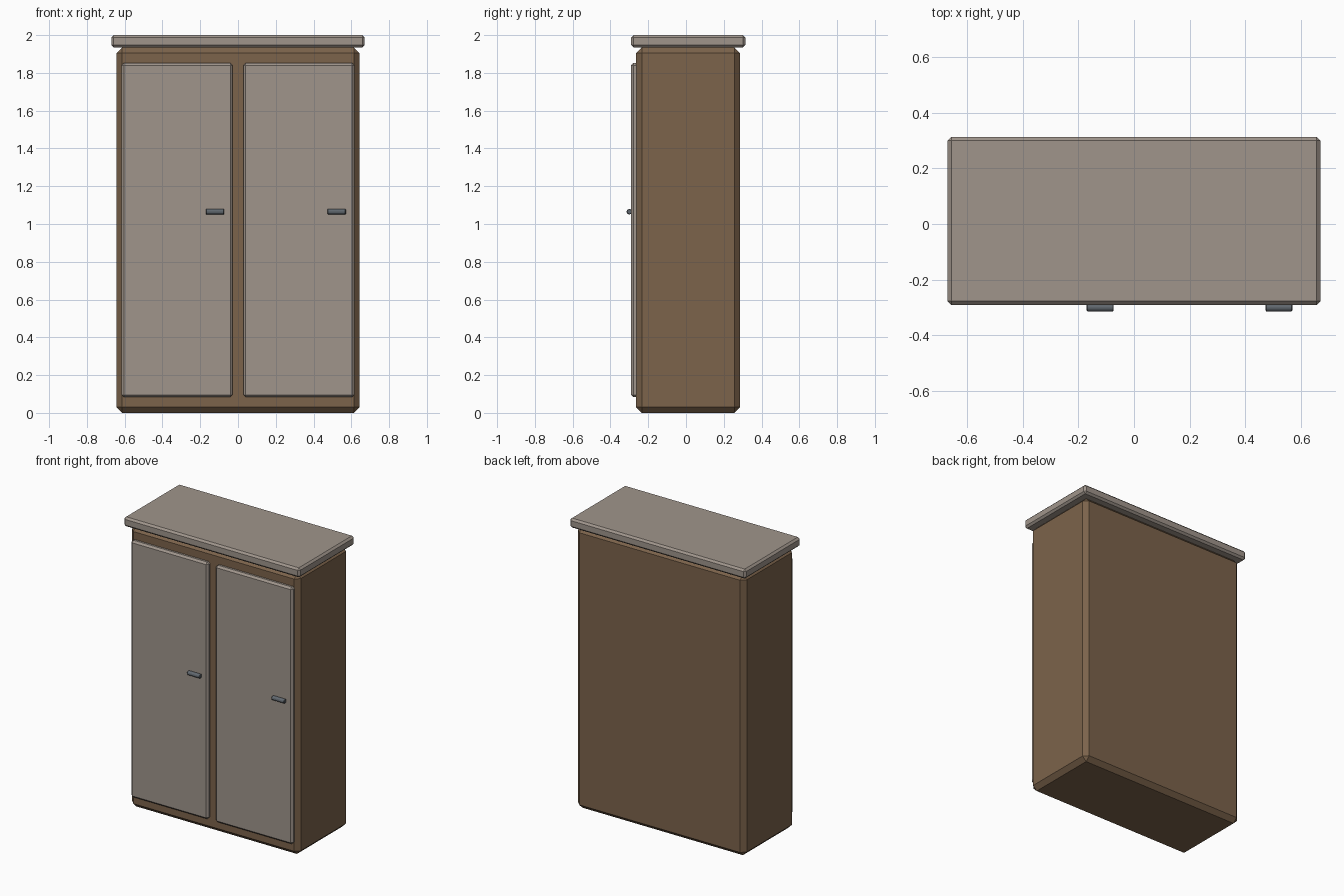
import bpy, math

if "Cube" in bpy.data.objects:
    bpy.data.objects.remove(bpy.data.objects["Cube"])


def material(name, rgb):
    m = bpy.data.materials.new(name)
    m.diffuse_color = (*rgb, 1)
    m.use_nodes = True
    m.node_tree.nodes["Principled BSDF"].inputs["Base Color"].default_value = m.diffuse_color
    return m


WOOD = material("brown_wood", (0.20, 0.125, 0.07))
PANEL = material("pale_panel", (0.35, 0.30, 0.26))
METAL = material("dark_metal", (0.12, 0.14, 0.16))


def finish(name, mat, bevel):
    ob = bpy.context.object
    ob.name = name
    ob.data.materials.append(mat)
    bpy.ops.object.transform_apply(location=False, rotation=True, scale=True)
    mod = ob.modifiers.new("chamfer", "BEVEL")
    mod.width = bevel
    mod.segments = 1
    mod.limit_method = "ANGLE"
    mod.angle_limit = math.radians(40)
    return ob


def box(name, lo, hi, mat, bevel):
    bpy.ops.mesh.primitive_cube_add(
        size=1, location=[(a + b) / 2 for a, b in zip(lo, hi)])
    bpy.context.object.scale = [b - a for a, b in zip(lo, hi)]
    return finish(name, mat, bevel)


# Cabinet body and overhanging top
box("cabinet_body", (-0.643, -0.264, 0), (0.643, 0.286, 1.935), WOOD, 0.03)
box("cabinet_top", (-0.671, -0.291, 1.935), (0.671, 0.314, 2.0), PANEL, 0.013)

# Two identical doors, each with a horizontal bar handle near its right edge
for side, x in (("left", -0.322), ("right", 0.322)):
    box(f"{side}_door", (x - 0.294, -0.291, 0.083),
        (x + 0.294, -0.25, 1.853), PANEL, 0.013)
    bpy.ops.mesh.primitive_cylinder_add(
        vertices=12, radius=0.0145, depth=0.097,
        location=(x + 0.2, -0.3, 1.065), rotation=(0, math.pi / 2, 0))
    finish(f"{side}_handle", METAL, 0.003)
